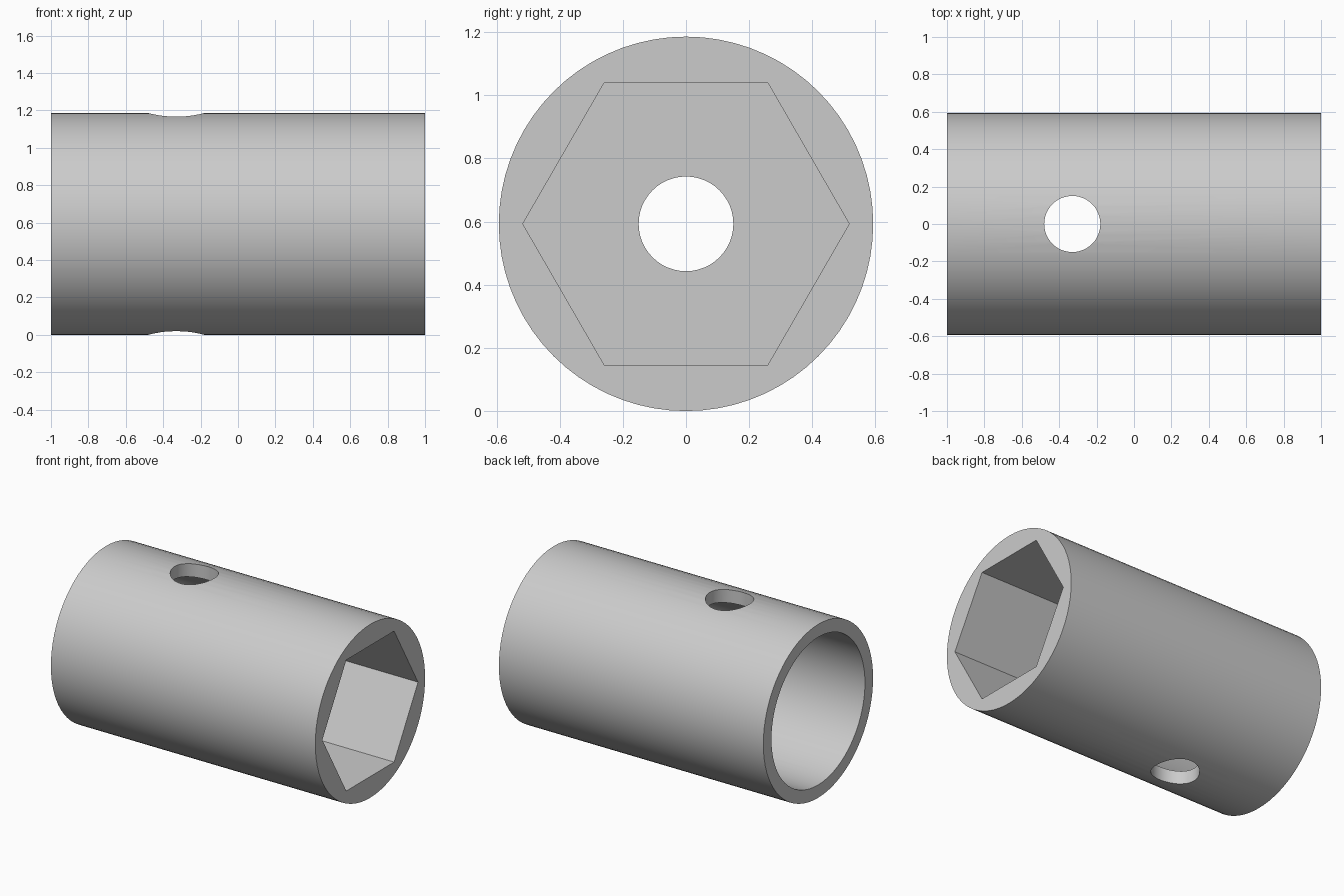
import bpy
import math

default = bpy.data.objects.get("Cube")
if default:
    bpy.data.objects.remove(default, do_unlink=True)

RADIUS = 0.593   # outer radius, also the height of the axis
SIDES = 72

steel = bpy.data.materials.new("grey_steel")
steel.use_nodes = True
steel.diffuse_color = (0.6, 0.6, 0.6, 1)
steel.node_tree.nodes["Principled BSDF"].inputs["Base Color"].default_value = (0.6, 0.6, 0.6, 1)


def rod_along_x(name, radius, x0, x1, sides=SIDES):
    """Prism lying along the x axis between x0 and x1."""
    bpy.ops.mesh.primitive_cylinder_add(
        vertices=sides, radius=radius, depth=x1 - x0,
        location=((x0 + x1) / 2, 0, RADIUS), rotation=(0, math.pi / 2, 0))
    rod = bpy.context.object
    rod.name = name
    rod.data.materials.append(steel)
    return rod


def cut(body, cutter):
    """Subtract the cutter for good, then remove it."""
    cutter.hide_render = True
    bpy.ops.object.select_all(action='DESELECT')
    bpy.context.view_layer.objects.active = body
    body.select_set(True)
    mod = body.modifiers.new("cut", 'BOOLEAN')
    mod.operation = 'DIFFERENCE'
    mod.solver = 'EXACT'
    mod.object = cutter
    bpy.ops.object.modifier_apply(modifier=mod.name)
    bpy.data.objects.remove(cutter, do_unlink=True)


# Outer sleeve
sleeve = rod_along_x("socket_sleeve", RADIUS, -1, 1)

# Round bore on one end, hexagonal socket on the other, small hole joining them
cut(sleeve, rod_along_x("round_bore", 0.505, -1.2, 0.2))
cut(sleeve, rod_along_x("hex_socket", 0.517, 0.33, 1.2, sides=6))
cut(sleeve, rod_along_x("centre_hole", 0.15, 0.1, 0.5, sides=48))

# Pin hole straight through the bored end
bpy.ops.mesh.primitive_cylinder_add(
    vertices=48, radius=0.15, depth=2, location=(-0.33, 0, RADIUS))
cut(sleeve, bpy.context.object)

# Smooth round walls, crisp rims
bpy.ops.object.select_all(action='DESELECT')
sleeve.select_set(True)
bpy.context.view_layer.objects.active = sleeve
bpy.ops.object.shade_smooth_by_angle(angle=math.radians(30))
